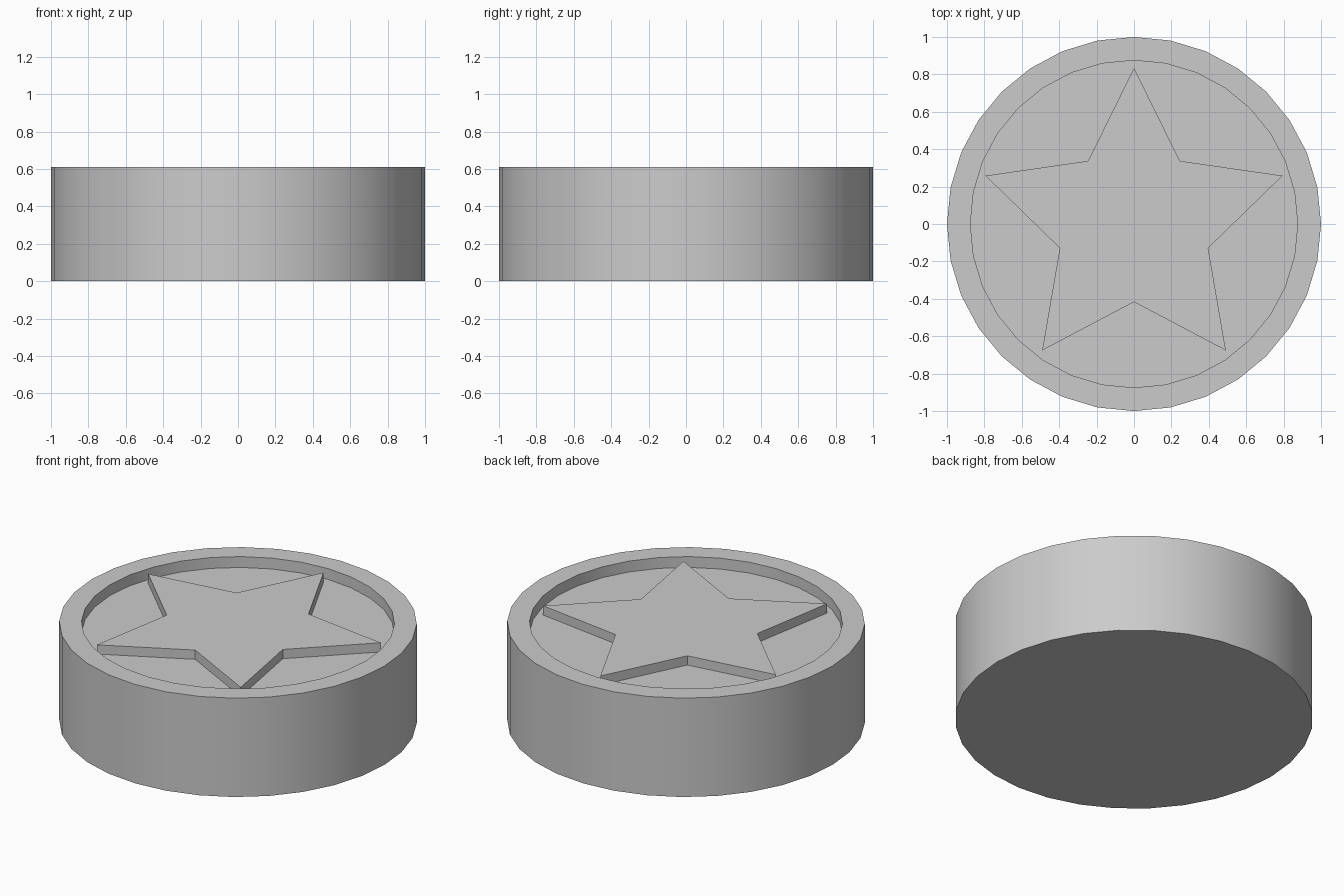
import bpy, bmesh
from math import sin, cos, pi

if "Cube" in bpy.data.objects:
    bpy.data.objects.remove(bpy.data.objects["Cube"])

SIDES = 32
HEIGHT, FLOOR, STAR_TOP = 0.61, 0.543, 0.60


def ring(bm, radii, count, z):
    """Closed loop of vertices starting at +y, cycling through the radii."""
    pts = []
    for i in range(count):
        a, r = 2 * pi * i / count, radii[i % len(radii)]
        pts.append(bm.verts.new((-r * sin(a), r * cos(a), z)))
    return pts


def stacked(name, levels, count, smooth=False):
    """Solid made of bridged rings, capped at both ends."""
    bm = bmesh.new()
    rings = [ring(bm, radii, count, z) for radii, z in levels]
    for lo, hi in zip(rings, rings[1:]):
        for i in range(count):
            j = (i + 1) % count
            bm.faces.new((lo[i], lo[j], hi[j], hi[i]))
    bm.faces.new(rings[0][::-1])
    bm.faces.new(rings[-1])
    bmesh.ops.recalc_face_normals(bm, faces=bm.faces)
    mesh = bpy.data.meshes.new(name)
    bm.to_mesh(mesh)
    bm.free()
    obj = bpy.data.objects.new(name, mesh)
    bpy.context.collection.objects.link(obj)
    if smooth:
        bpy.ops.object.select_all(action='DESELECT')
        obj.select_set(True)
        bpy.context.view_layer.objects.active = obj
        bpy.ops.object.shade_smooth_by_angle(angle=pi / 6)
    return obj


# Round body with a raised rim and shallow recess
stacked("round_body", [((1.0,), 0), ((1.0,), HEIGHT),
                       ((0.875,), HEIGHT), ((0.875,), FLOOR)], SIDES, smooth=True)

# Five-pointed star standing on the recess floor
stacked("raised_star", [((0.835, 0.417), FLOOR), ((0.835, 0.417), STAR_TOP)], 10)
